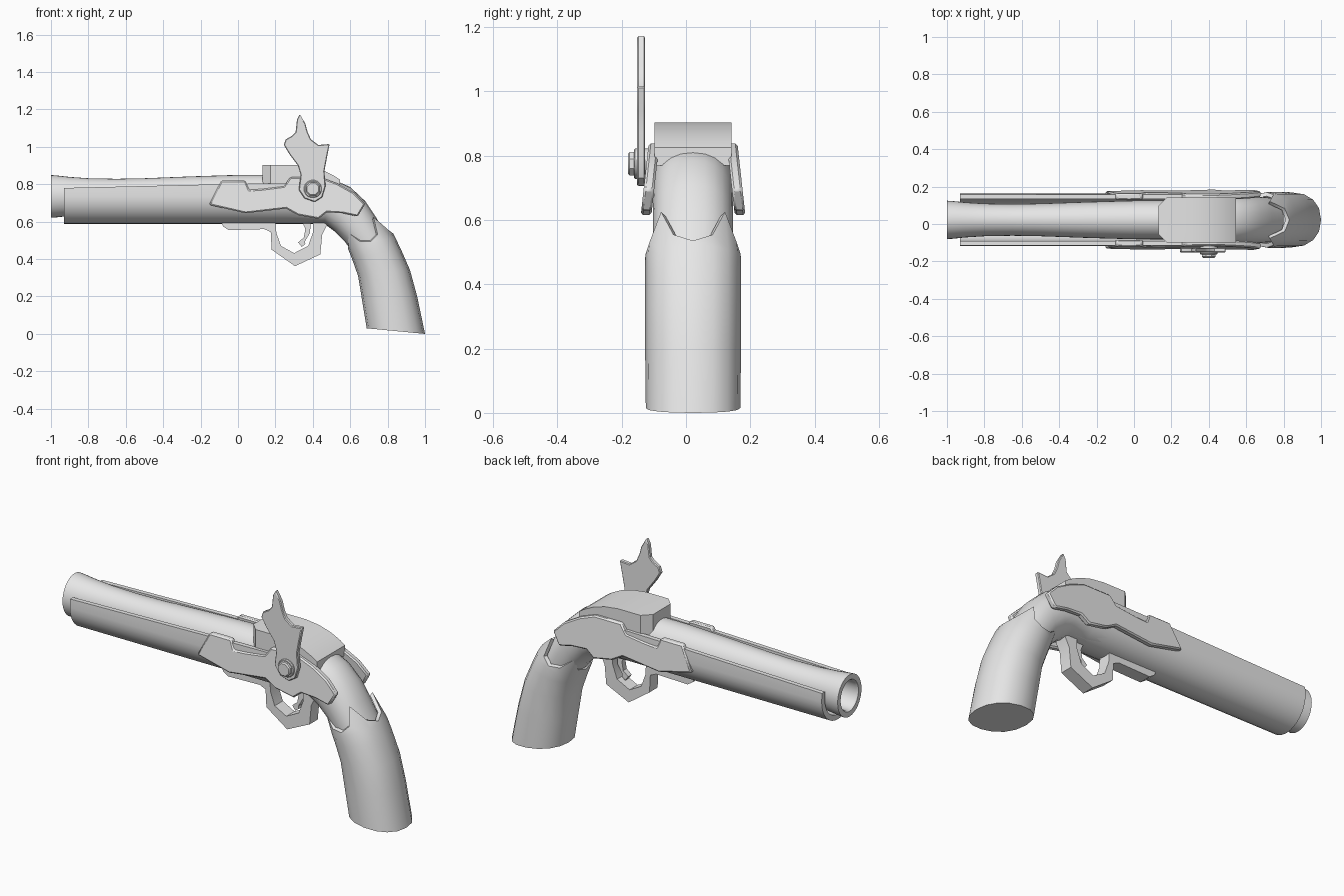
import bpy, bmesh
from math import sin, cos, pi, radians, copysign
from mathutils import Vector

if "Cube" in bpy.data.objects:
    bpy.data.objects.remove(bpy.data.objects["Cube"])

MID = 0.022      # y of the symmetry plane
AXIS = 0.735     # height of the barrel axis

grey = bpy.data.materials.new("plain_grey")
grey.use_nodes = True
grey.diffuse_color = (0.8, 0.8, 0.8, 1)
grey.node_tree.nodes["Principled BSDF"].inputs["Base Color"].default_value = (0.8, 0.8, 0.8, 1)


def finish(name, bm, angle=35, bevel=0):
    bmesh.ops.recalc_face_normals(bm, faces=bm.faces)
    mesh = bpy.data.meshes.new(name)
    bm.to_mesh(mesh)
    bm.free()
    mesh.materials.append(grey)
    mesh.shade_smooth()
    mesh.set_sharp_from_angle(angle=radians(angle))
    ob = bpy.data.objects.new(name, mesh)
    bpy.context.collection.objects.link(ob)
    if bevel:
        mod = ob.modifiers.new("edge", 'BEVEL')
        mod.width, mod.segments, mod.limit_method = bevel, 1, 'ANGLE'
        mod.angle_limit = radians(50)
    return ob


def skin(bm, rings, close=True, caps=(True, True)):
    """Bridge a list of point rings with quads."""
    vs = [[bm.verts.new(p) for p in r] for r in rings]
    n = len(rings[0])
    for a, b in zip(vs, vs[1:]):
        for i in range(n if close else n - 1):
            j = (i + 1) % n
            bm.faces.new((a[i], a[j], b[j], b[i]))
    for cap, ring in zip(caps, (vs[0], vs[-1])):
        if cap:
            bm.faces.new(ring)
    return bm


def plate(name, outline, y0, y1, bevel=0, angle=35):
    """Extrude an (x, z) outline; y0 and y1 may be functions of z."""
    f = [y if callable(y) else (lambda z, y=y: y) for y in (y0, y1)]
    rings = [[(x, g(z), z) for x, z in outline] for g in f]
    return finish(name, skin(bmesh.new(), rings), angle, bevel)


def section(outer, inner, half, n=16, scale=1.0):
    """Rounded ring between a back point and a front point in the xz plane."""
    o, i = Vector((outer[0], 0, outer[1])), Vector((inner[0], 0, inner[1]))
    c, u = (o + i) / 2 + Vector((0, MID, 0)), (o - i) / 2
    ring = []
    for k in range(n):
        t = 2 * pi * k / n
        s, q = [copysign(abs(v) ** 0.9, v) if abs(v) > 1e-6 else 0 for v in (sin(t), cos(t))]
        ring.append(c + scale * (u * q + Vector((0, half * s, 0))))
    return ring


# Barrel: lathed tube with an open bore
profile = [(-0.55, 0.078), (-0.99, 0.078), (-1.0, 0.085), (-1.0, 0.114), (-0.97, 0.112),
           (-0.9, 0.104), (-0.8, 0.097), (-0.65, 0.094), (-0.5, 0.097), (-0.25, 0.107),
           (0.0, 0.115), (0.3, 0.116)]
N = 32
rings = [[(x, MID + 0.9 * r * cos(2 * pi * k / N), AXIS + r * sin(2 * pi * k / N))
          for k in range(N)] for x, r in profile]
finish("barrel", skin(bmesh.new(), rings), 40)


# Fore stock: U-shaped channel around the barrel
def channel(x, rim):
    turn = [pi + pi * k / 16 for k in range(17)]
    outer = [(0.14 * cos(t), AXIS + 0.147 * sin(t)) for t in turn]
    inner = [(0.112 * cos(t), AXIS + 0.118 * sin(t)) for t in reversed(turn)]
    loop = [(-0.137, rim)] + outer + [(0.137, rim), (0.112, rim)] + inner + [(-0.112, rim)]
    return [(x, MID + y, z) for y, z in loop]


finish("fore_stock", skin(bmesh.new(), [channel(-0.93, 0.78), channel(-0.1, 0.8), channel(0.46, 0.81)]), 40)

# Wrist: bends from the stock down into the grip
wrist = [((0.2, 0.835), (0.2, 0.595), 0.125), ((0.36, 0.84), (0.36, 0.59), 0.13),
         ((0.51, 0.825), (0.46, 0.59), 0.128), ((0.6, 0.785), (0.52, 0.545), 0.125),
         ((0.68, 0.71), (0.57, 0.495), 0.124), ((0.74, 0.62), (0.595, 0.46), 0.124),
         ((0.8, 0.52), (0.63, 0.41), 0.12)]
finish("wrist", skin(bmesh.new(), [section(*s, n=24) for s in wrist]), 40)

# Grip: flared handle with a zigzag collar
upper = section((0.75, 0.64), (0.56, 0.53), 0.136)
lower = section((0.835, 0.53), (0.59, 0.45), 0.148)
dips = [0.95, 0.75, 0.0, 0.75]
collar = [a.lerp(b, dips[k % 4]) for k, (a, b) in enumerate(zip(upper, lower))]
core = Vector((0.69, MID, 0.53))
lip = [p.lerp(core, 0.14) for p in collar]
grip = [((0.838, 0.52), (0.592, 0.445), 0.149), ((0.87, 0.455), (0.61, 0.4), 0.149),
        ((0.92, 0.34), (0.642, 0.31), 0.149), ((0.958, 0.2), (0.665, 0.17), 0.149),
        ((1.0, 0.0), (0.688, 0.03), 0.147)]
finish("grip", skin(bmesh.new(), [lip, collar] + [section(*s) for s in grip], caps=(False, True)), 40)

# Lock cover: arched block with chamfered front corners
arch = [(0.13, 0.78), (0.13, 0.903), (0.31, 0.903), (0.39, 0.893), (0.46, 0.872),
        (0.515, 0.845), (0.545, 0.825), (0.545, 0.77)]
bm = skin(bmesh.new(), [[(x, y, z) for x, z in arch] for y in (MID - 0.12, MID + 0.12)])
for side in (-1, 1):
    cut = bmesh.ops.bisect_plane(bm, geom=bm.verts[:] + bm.edges[:] + bm.faces[:],
                                 plane_co=(0.13, MID + side * 0.075, 0.85),
                                 plane_no=(-1, side, 0), clear_outer=True)
    rim = [e for e in cut["geom_cut"] if isinstance(e, bmesh.types.BMEdge)]
    bmesh.ops.holes_fill(bm, edges=rim)
finish("lock_cover", bm, 25)

# Side plates: leaning lock plates, mirrored left and right
lock = [(-0.155, 0.69), (-0.09, 0.82), (0.04, 0.82), (0.06, 0.77), (0.13, 0.775), (0.245, 0.79),
        (0.28, 0.838), (0.44, 0.838), (0.53, 0.805), (0.62, 0.755), (0.68, 0.695), (0.64, 0.628),
        (0.56, 0.645), (0.475, 0.65), (0.43, 0.615), (0.32, 0.635), (0.257, 0.67), (0.04, 0.645)]
for name, side in (("right_side_plate", -1), ("left_side_plate", 1)):
    plate(name, lock,
          lambda z: MID + side * (0.161 - 0.11 * (z - 0.63)),
          lambda z: MID + side * (0.128 - 0.11 * (z - 0.63)), 0.007, 20)

# Hammer with its pivot screw on the right side
hammer = [(0.33, 1.175), (0.315, 1.145), (0.308, 1.08), (0.29, 1.06), (0.255, 1.04), (0.245, 1.01),
          (0.275, 0.96), (0.32, 0.9), (0.335, 0.85), (0.325, 0.77), (0.355, 0.725), (0.41, 0.705),
          (0.45, 0.73), (0.468, 0.79), (0.462, 0.87), (0.475, 0.94), (0.49, 1.015), (0.43, 1.01),
          (0.39, 1.04), (0.372, 1.08), (0.36, 1.125)]
plate("hammer", hammer, -0.152, -0.127, 0.004)


def disc(r, n):
    return [(0.4 + r * cos(2 * pi * (k + 0.5) / n), 0.775 + r * sin(2 * pi * (k + 0.5) / n)) for k in range(n)]


plate("screw_washer", disc(0.048, 16), -0.162, -0.11, 0.004)
plate("screw_head", disc(0.04, 8), -0.181, -0.15, 0.006)

# Trigger guard and trigger
guard = [(-0.09, 0.6), (-0.08, 0.575), (-0.05, 0.555), (0.14, 0.56), (0.175, 0.545), (0.18, 0.45),
         (0.305, 0.362), (0.44, 0.425), (0.45, 0.53), (0.485, 0.6), (0.4, 0.61), (0.402, 0.545),
         (0.375, 0.47), (0.3, 0.432), (0.23, 0.47), (0.205, 0.54), (0.2, 0.61)]
plate("trigger_guard", guard, MID - 0.035, MID + 0.035)
trigger = [(0.335, 0.62), (0.36, 0.56), (0.352, 0.515), (0.322, 0.49), (0.34, 0.465), (0.36, 0.48),
           (0.358, 0.495), (0.385, 0.54), (0.39, 0.62)]
plate("trigger", trigger, MID - 0.015, MID + 0.015)
